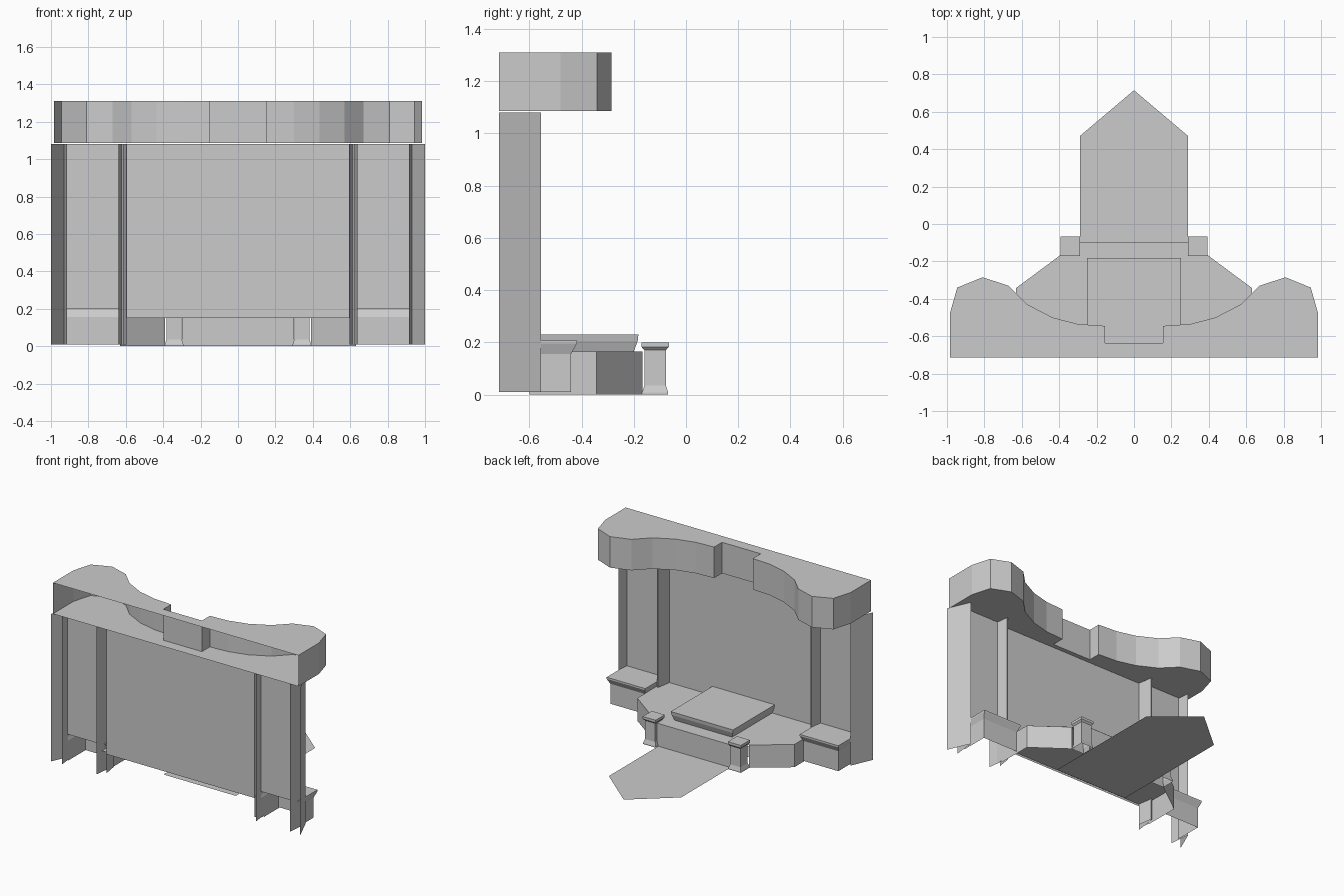
import bpy
import bmesh

cube = bpy.data.objects.get("Cube")
if cube:
    bpy.data.objects.remove(cube, do_unlink=True)

grey = bpy.data.materials.new("plain_grey")
grey.use_nodes = True
grey.diffuse_color = (0.6, 0.6, 0.6, 1)
grey.node_tree.nodes["Principled BSDF"].inputs["Base Color"].default_value = (0.6, 0.6, 0.6, 1)


def loft(name, sections, closed=False, top=False, bottom=False):
    """Skin (outline, height) sections; outlines run counterclockwise."""
    bm = bmesh.new()
    rings = [[bm.verts.new((x, y, z)) for x, y in outline] for outline, z in sections]
    n = len(rings[0])
    for low, high in zip(rings, rings[1:]):
        for i in range(n if closed else n - 1):
            j = (i + 1) % n
            bm.faces.new((low[i], low[j], high[j], high[i]))
    if top:
        bm.faces.new(rings[-1])
    if bottom:
        bm.faces.new(rings[0][::-1])
    mesh = bpy.data.meshes.new(name)
    bm.to_mesh(mesh)
    bm.free()
    mesh.materials.append(grey)
    obj = bpy.data.objects.new(name, mesh)
    bpy.context.collection.objects.link(obj)
    return obj


def mirrored(half):
    return half + [(-x, y) for x, y in reversed(half)]


def rect(x0, x1, y0, y1):
    return [(x1, y0), (x1, y1), (x0, y1), (x0, y0)]


def flip(path, side):
    return path if side > 0 else [(-x, y) for x, y in reversed(path)]


WALL_TOP = 1.08
FOOT = 0.01
BACK = -0.715
TIP = -0.555
MAIN_Y = -0.66
PANEL_Y = -0.64

# Curved canopy, open at the back
canopy = mirrored([(0.985, BACK), (0.985, -0.48), (0.945, -0.34), (0.81, -0.285),
                   (0.67, -0.33), (0.57, -0.43), (0.435, -0.5), (0.3, -0.535),
                   (0.155, -0.545), (0.155, -0.635)])
loft("canopy", [(canopy, 1.085), (canopy, 1.31)], top=True, bottom=True)

# Central back wall
main = [(0.595, MAIN_Y), (-0.595, MAIN_Y)]
loft("back_wall", [(main, 0.15), (main, WALL_TOP)])

# Side piers, panels and ledges
for side, label in ((1, "left"), (-1, "right")):
    pilaster = flip([(1, BACK), (0.93, TIP), (0.915, -0.71)], side)
    loft(label + "_outer_pilaster", [(pilaster, FOOT), (pilaster, WALL_TOP)])
    pier = flip([(0.64, -0.71), (0.62, TIP), (0.612, TIP), (0.595, MAIN_Y)], side)
    loft(label + "_inner_pier", [(pier, FOOT), (pier, WALL_TOP)])
    panel = flip([(0.92, PANEL_Y), (0.63, PANEL_Y)], side)
    loft(label + "_panel", [(panel, 0.2), (panel, WALL_TOP)])
    body = flip(rect(0.635, 0.915, PANEL_Y, -0.44), side)
    lip = flip(rect(0.62, 0.93, PANEL_Y, -0.418), side)
    loft(label + "_ledge", [(body, FOOT), (body, 0.155), (lip, 0.195), (lip, 0.207)], top=True)

    # Corner post with flared foot and cap
    def square(r):
        cx, cy = side * 0.342, -0.118
        return rect(cx - r, cx + r, cy - r, cy + r)
    loft(label + "_post", [(square(0.05), 0), (square(0.05), 0.008), (square(0.041), 0.035),
                           (square(0.041), 0.17), (square(0.052), 0.182),
                           (square(0.052), 0.2)], closed=True, top=True)

    # Platform side skirt up to the post
    skirt = flip([(0.63, -0.6), (0.63, -0.342), (0.39, -0.167)], side)
    loft(label + "_platform_skirt", [(skirt, 0), (skirt, 0.165)])

# Platform top and front skirt
deck = mirrored([(0.63, MAIN_Y), (0.63, -0.342), (0.3, -0.097)])
loft("platform_top", [(deck, 0.165)], top=True)
front = [(0.3, -0.097), (-0.3, -0.097)]
loft("platform_front", [(front, 0), (front, 0.165)])

# Raised slab, wider at the top
loft("slab", [(rect(-0.23, 0.23, MAIN_Y, -0.2), 0.165),
              (rect(-0.245, 0.245, MAIN_Y, -0.185), 0.205),
              (rect(-0.25, 0.25, MAIN_Y, -0.182), 0.23)], closed=True, top=True)

# Pointed walkway on the ground
walkway = [(0.29, -0.44), (0.29, 0.47), (0, 0.715), (-0.29, 0.47), (-0.29, -0.44)]
loft("walkway", [(walkway, 0)], top=True)
